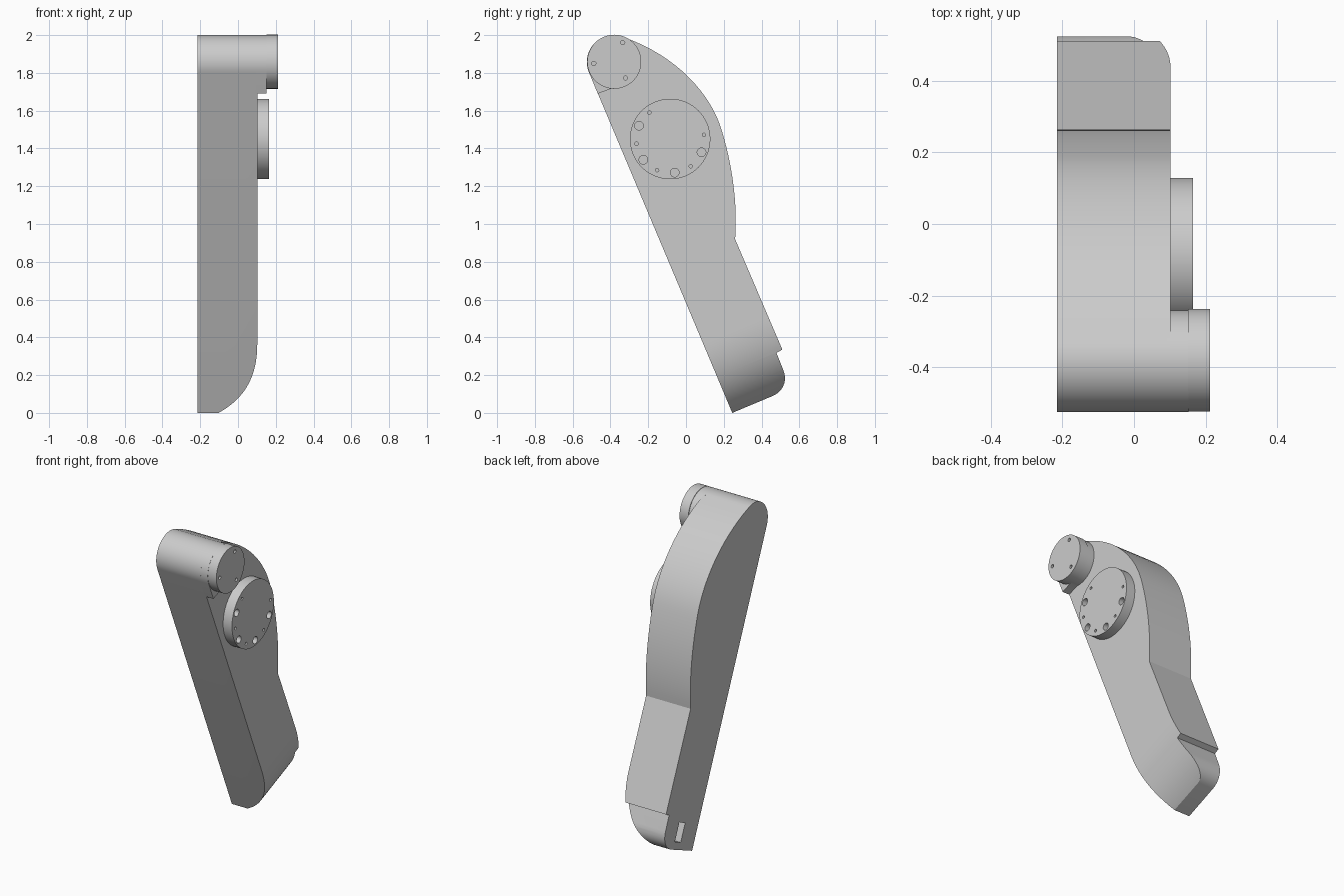
import bpy, bmesh, math
from mathutils import Vector

cube = bpy.data.objects.get("Cube")
if cube:
    bpy.data.objects.remove(cube, do_unlink=True)

grey = bpy.data.materials.new("plain grey")
grey.use_nodes = True
colour = (0.6, 0.6, 0.6, 1)
grey.diffuse_color = colour
grey.node_tree.nodes["Principled BSDF"].inputs["Base Color"].default_value = colour

# Leaning frame: ALONG runs up the arm, ACROSS runs from its front to its back
HEEL = Vector((0, 0.245, 0.0))
ALONG = Vector((0, -0.388, 0.921)).normalized()
ACROSS = Vector((0, ALONG.z, -ALONG.y))
SIDE = Vector((1, 0, 0))


def prism(name, points, offset):
    """Closed outline of 3D points, pushed out by an offset."""
    mesh = bpy.data.meshes.new(name)
    bm = bmesh.new()
    face = bm.faces.new([bm.verts.new(p) for p in points])
    out = bmesh.ops.extrude_face_region(bm, geom=[face])
    bmesh.ops.translate(bm, vec=offset,
                        verts=[v for v in out["geom"] if isinstance(v, bmesh.types.BMVert)])
    bmesh.ops.recalc_face_normals(bm, faces=bm.faces)
    bm.to_mesh(mesh)
    bm.free()
    mesh.materials.append(grey)
    obj = bpy.data.objects.new(name, mesh)
    bpy.context.collection.objects.link(obj)
    return obj


def side_prism(name, outline, x0, x1):
    return prism(name, [(x0, y, z) for y, z in outline], SIDE * (x1 - x0))


def arc(centre, radius, start, end, steps):
    angles = [math.radians(start + (end - start) * i / steps) for i in range(steps + 1)]
    return [(centre[0] + radius * math.cos(a), centre[1] + radius * math.sin(a)) for a in angles]


def disc(name, centre, radius, x0, x1, sides=64):
    return side_prism(name, arc(centre, radius, 0, 360, sides)[:-1], x0, x1)


def bezier(a, b, c, d, steps=16):
    pts = []
    for i in range(steps + 1):
        t = i / steps
        w = ((1 - t) ** 3, 3 * t * (1 - t) ** 2, 3 * t * t * (1 - t), t ** 3)
        pts.append(tuple(sum(k * p[j] for k, p in zip(w, (a, b, c, d))) for j in (0, 1)))
    return pts


def carve(obj, cutters):
    bpy.context.view_layer.objects.active = obj
    for cutter in cutters:
        cutter.hide_render = True
        mod = obj.modifiers.new("cut", "BOOLEAN")
        mod.operation = "DIFFERENCE"
        mod.solver = "EXACT"
        mod.object = cutter
        bpy.ops.object.modifier_apply(modifier=mod.name)
        bpy.data.objects.remove(cutter, do_unlink=True)


def smooth(obj):
    bpy.ops.object.select_all(action="DESELECT")
    obj.select_set(True)
    bpy.context.view_layer.objects.active = obj
    bpy.ops.object.shade_smooth_by_angle(angle=math.radians(25))


LEFT, RIGHT = -0.215, 0.102
PIVOT, PIVOT_R = (-0.383, 1.858), 0.142

# Arm body: straight front, rounded head, bulging back, notched tail
outline = [(HEEL.y, HEEL.z)]
outline += bezier((0.46, 0.09), (0.51, 0.112), (0.54, 0.165), (0.515, 0.228), 10)
outline += [(0.479, 0.318), (0.51, 0.335)]
back = bezier((-0.325, 1.987), (-0.05, 1.89), (0.13, 1.69), (0.188, 1.5))
back += bezier((0.188, 1.5), (0.24, 1.33), (0.275, 1.12), (0.26, 0.92))[1:]
outline += back[::-1]
outline += arc(PIVOT, PIVOT_R, 72, 203, 28)
body = side_prism("arm_body", outline, LEFT, RIGHT)

# Sweep cut that thins the tail on the right side
sweep = bezier((-0.103, 0), (0.03, 0.08), (RIGHT, 0.2), (RIGHT, 0.395), 24)
sweep = [(-0.2, -0.05)] + sweep + [(0.3, 0.395), (0.3, -0.05)]
tail_cut = prism("tail_cut", [HEEL + SIDE * x + ALONG * s - ACROSS * 0.2 for x, s in sweep],
                 ACROSS * 0.9)
# Slot in the left face of the tail
corners = [(0.045, 0.145), (0.165, 0.145), (0.165, 0.21), (0.045, 0.21)]
slot = prism("slot_cut", [HEEL + SIDE * (LEFT - 0.05) + ALONG * s + ACROSS * t
                          for s, t in corners], SIDE * 0.11)
carve(body, [tail_cut, slot])
smooth(body)

# Raised collar around the head pivot, with its small wedge at the front
collar = arc(PIVOT, PIVOT_R, -95, 203, 56) + [(-0.467, 1.69)]
smooth(side_prism("pivot_collar", collar, RIGHT - 0.01, 0.152))

# Pivot cap and main hub, drilled with bolt holes
cap = disc("pivot_cap", (-0.38, 1.859), 0.143, 0.15, 0.212)
carve(cap, [disc("hole", c, 0.011, 0.18, 0.25, 16)
            for c in [(-0.335, 1.96), (-0.488, 1.85), (-0.32, 1.773)]])
smooth(cap)

hub = disc("main_hub", (-0.084, 1.45), 0.213, RIGHT - 0.01, 0.165)
large = [(-0.249, 1.52), (-0.226, 1.34), (-0.06, 1.272), (0.082, 1.38)]
small = [(-0.194, 1.59), (-0.262, 1.425), (-0.153, 1.285), (0.025, 1.305), (0.095, 1.472)]
carve(hub, [disc("hole", c, 0.023, 0.115, 0.2, 24) for c in large]
      + [disc("hole", c, 0.009, 0.125, 0.2, 16) for c in small])
smooth(hub)
